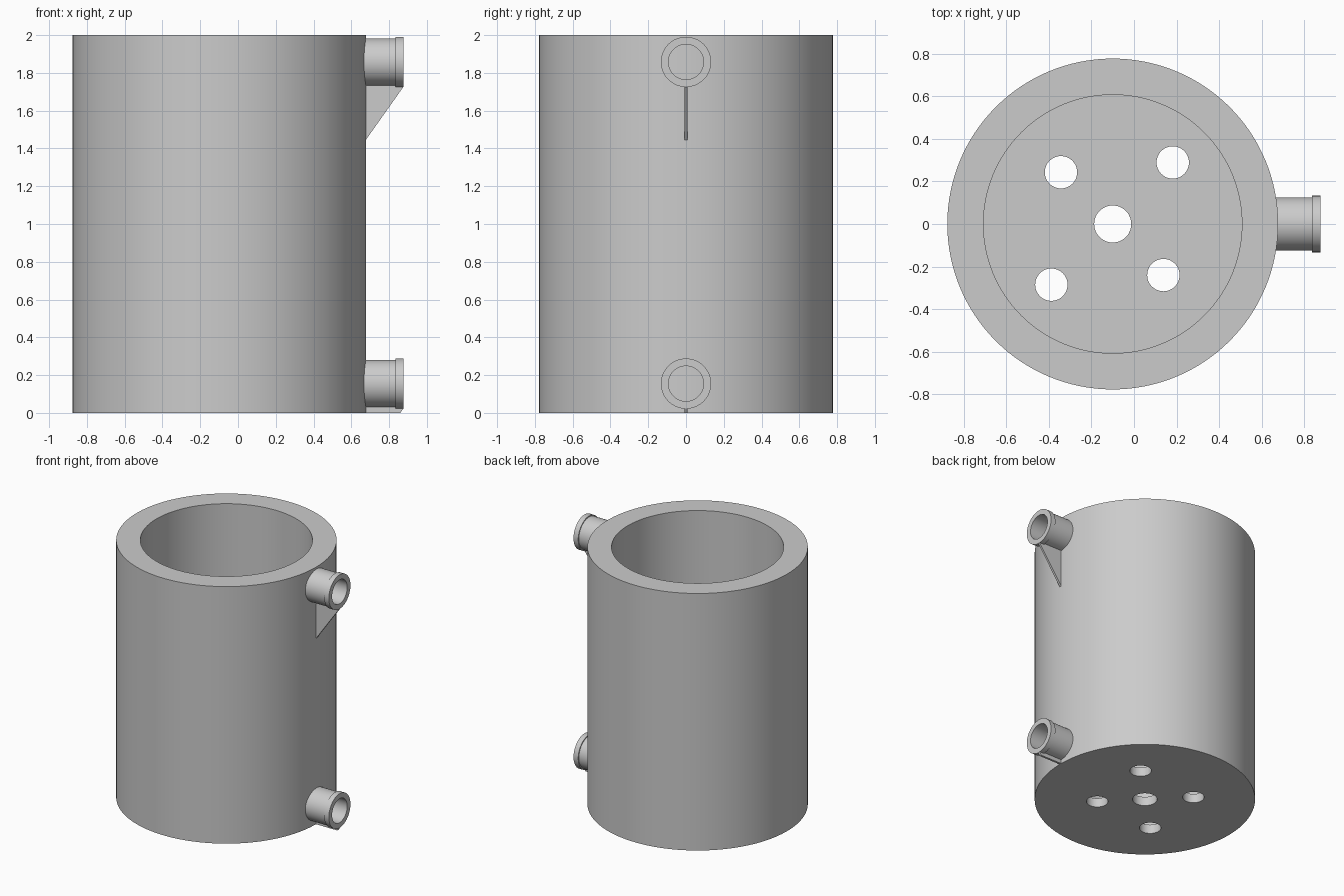
import bpy, bmesh, math
from mathutils import Matrix

default = bpy.data.objects.get("Cube")
if default:
    bpy.data.objects.remove(default, do_unlink=True)

grey = bpy.data.materials.new("plain grey")
grey.use_nodes = True
colour = (0.6, 0.6, 0.6, 1)
grey.diffuse_color = colour
grey.node_tree.nodes["Principled BSDF"].inputs["Base Color"].default_value = colour

AXIS_X = -0.10
BODY_R = 0.777


def make_object(name, bm):
    bmesh.ops.recalc_face_normals(bm, faces=bm.faces)
    mesh = bpy.data.meshes.new(name)
    bm.to_mesh(mesh)
    bm.free()
    mesh.materials.append(grey)
    obj = bpy.data.objects.new(name, mesh)
    bpy.context.collection.objects.link(obj)
    return obj


def smooth(obj):
    bpy.ops.object.select_all(action='DESELECT')
    obj.select_set(True)
    bpy.context.view_layer.objects.active = obj
    bpy.ops.object.shade_smooth_by_angle(angle=math.radians(30))


def lathe(name, profile, steps, matrix, closed=False):
    """Spin (radius, height) points about z, then place with matrix."""
    bm = bmesh.new()
    verts = [bm.verts.new((r, 0, h)) for r, h in profile]
    edges = [bm.edges.new(pair) for pair in zip(verts, verts[1:])]
    if closed:
        edges.append(bm.edges.new((verts[-1], verts[0])))
    bmesh.ops.spin(bm, geom=verts + edges, cent=(0, 0, 0), axis=(0, 0, 1),
                   angle=math.tau, steps=steps, use_duplicate=False)
    bmesh.ops.remove_doubles(bm, verts=bm.verts, dist=1e-4)
    bmesh.ops.transform(bm, matrix=matrix, verts=bm.verts)
    return make_object(name, bm)


# Thick-walled vessel with a thin floor
FLOOR = 0.07
vessel = lathe("vessel", [(0, 0), (BODY_R, 0), (BODY_R, 2), (0.607, 2),
                          (0.607, FLOOR), (0, FLOOR)],
               128, Matrix.Translation((AXIS_X, 0, 0)))

# Drain holes through the floor
bm = bmesh.new()
holes = [(0, 0, 0.087), (-0.243, 0.243, 0.076), (0.282, 0.289, 0.076),
         (0.238, -0.240, 0.076), (-0.288, -0.285, 0.076)]
for x, y, r in holes:
    bmesh.ops.create_cone(bm, cap_ends=True, segments=48, radius1=r, radius2=r,
                          depth=0.4, matrix=Matrix.Translation((AXIS_X + x, y, 0)))
cutter = make_object("drain_hole_cutter", bm)
cutter.hide_render = True
cutter.display_type = 'WIRE'

cut = vessel.modifiers.new("drain holes", 'BOOLEAN')
cut.operation = 'DIFFERENCE'
cut.solver = 'EXACT'
cut.object = cutter
bpy.context.view_layer.objects.active = vessel
bpy.ops.object.modifier_apply(modifier=cut.name)
bpy.data.objects.remove(cutter, do_unlink=True)
smooth(vessel)

# Side pipes: tube with an end collar, blind at the vessel wall
pipe_profile = [(0.125, 0.62), (0.125, 0.835), (0.133, 0.835),
                (0.133, 0.875), (0.093, 0.875), (0.093, 0.62)]


def gusset(name, outline, thickness=0.016):
    bm = bmesh.new()
    face = bm.faces.new([bm.verts.new((x, -thickness / 2, z)) for x, z in outline])
    side = bmesh.ops.extrude_face_region(bm, geom=[face])["geom"]
    bmesh.ops.translate(bm, vec=(0, thickness, 0),
                        verts=[v for v in side if isinstance(v, bmesh.types.BMVert)])
    return make_object(name, bm)


for label, z in (("upper", 1.858), ("lower", 0.155)):
    place = Matrix.Translation((0, 0, z)) @ Matrix.Rotation(math.pi / 2, 4, 'Y')
    smooth(lathe(label + "_pipe", pipe_profile, 64, place, closed=True))

# Triangular rib below the upper pipe, and its cut-off twin at the base
gusset("upper_gusset", [(0.65, 1.44), (0.673, 1.44), (0.875, 1.725),
                        (0.875, 1.74), (0.65, 1.74)])
gusset("lower_gusset", [(0.65, 0), (0.86, 0), (0.875, 0.022),
                        (0.875, 0.037), (0.65, 0.037)])
